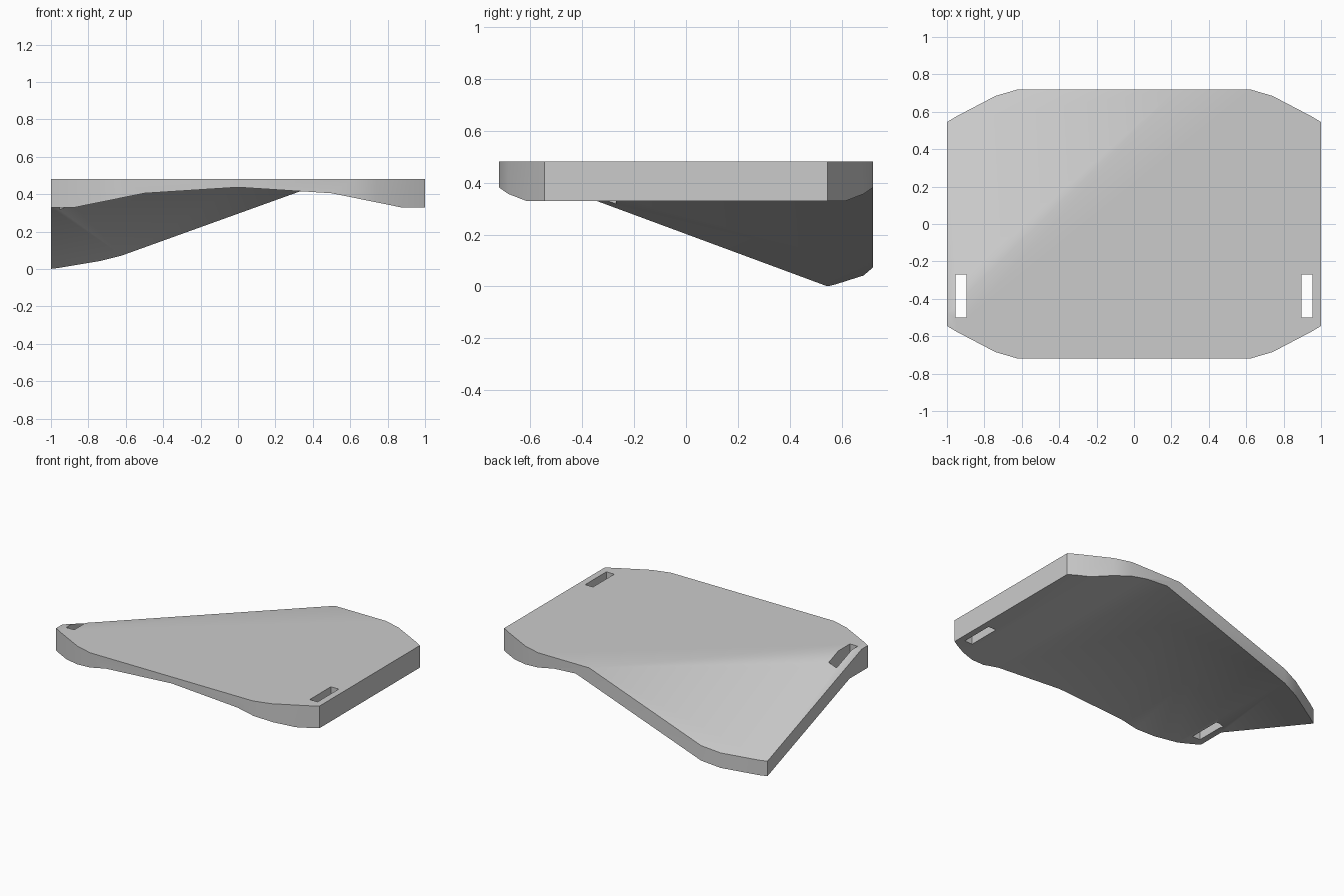
import bpy
import bmesh
import math

cube = bpy.data.objects.get("Cube")
if cube:
    bpy.data.objects.remove(cube, do_unlink=True)

SLOPE = (-0.36, 0.37, 1.0)      # normal of the folded-down corner
TOP_C, UNDER_C = 0.665, 0.562   # heights of its upper and lower planes on the axis
TOP = 0.482


def prism(name, profile, offset, plane_height=None):
    """Extrude a closed profile, optionally trimming what lies above the sloped plane."""
    bm = bmesh.new()
    face = bm.faces.new([bm.verts.new(p) for p in profile])
    moved = bmesh.ops.extrude_face_region(bm, geom=[face], use_keep_orig=True)
    verts = [g for g in moved["geom"] if isinstance(g, bmesh.types.BMVert)]
    bmesh.ops.translate(bm, verts=verts, vec=offset)
    if plane_height is not None:
        cut = bmesh.ops.bisect_plane(
            bm, geom=bm.verts[:] + bm.edges[:] + bm.faces[:],
            plane_co=(0, 0, plane_height), plane_no=SLOPE, clear_outer=True)
        rim = [g for g in cut["geom_cut"] if isinstance(g, bmesh.types.BMEdge)]
        bmesh.ops.edgeloop_fill(bm, edges=[e for e in rim if e.is_boundary])
    bmesh.ops.recalc_face_normals(bm, faces=bm.faces[:])
    mesh = bpy.data.meshes.new(name)
    bm.to_mesh(mesh)
    bm.free()
    obj = bpy.data.objects.new(name, mesh)
    bpy.context.collection.objects.link(obj)
    return obj


def carve(target, cutter):
    """Subtract the cutter and remove it."""
    cutter.hide_render = True
    mod = target.modifiers.new("carve", "BOOLEAN")
    mod.operation = "DIFFERENCE"
    mod.solver = "EXACT"
    mod.object = cutter
    bpy.context.view_layer.objects.active = target
    bpy.ops.object.modifier_apply(modifier=mod.name)
    bpy.data.objects.remove(cutter, do_unlink=True)


# Plate with clipped corners, its back corner folded down
quarter = [(1, 0.545), (0.95, 0.575), (0.74, 0.685), (0.62, 0.72)]
half = quarter + [(-x, y) for x, y in reversed(quarter)]
outline = half + [(-x, -y) for x, y in half]
plate = prism("folded_plate", [(x, y, -0.1) for x, y in outline],
              (0, 0, TOP + 0.1), TOP_C)

# Arched underside, ending where the folded corner begins
arch = [(1.2, 0.33), (0.87, 0.33), (0.5, 0.405)]
arch_line = arch + [(0, 0.437)] + [(-x, z) for x, z in reversed(arch)]
section = arch_line + [(-1.2, -1), (1.2, -1)]
carve(plate, prism("underside_cutter", [(x, -1, z) for x, z in section],
                   (0, 2, 0), UNDER_C))

# Strap slots on both sides
for side in (-1, 1):
    corners = [(0.895, -0.5), (0.955, -0.5), (0.955, -0.27), (0.895, -0.27)]
    carve(plate, prism("slot_cutter", [(side * x, y, -0.5) for x, y in corners],
                       (0, 0, 2)))

# Plain grey finish
grey = bpy.data.materials.new("light_grey")
grey.use_nodes = True
colour = (0.6, 0.6, 0.6, 1)
grey.diffuse_color = colour
grey.node_tree.nodes["Principled BSDF"].inputs["Base Color"].default_value = colour
plate.data.materials.clear()
plate.data.materials.append(grey)

# Soft folds, crisp rims
bpy.ops.object.select_all(action="DESELECT")
plate.select_set(True)
bpy.context.view_layer.objects.active = plate
bpy.ops.object.shade_smooth_by_angle(angle=math.radians(32))
